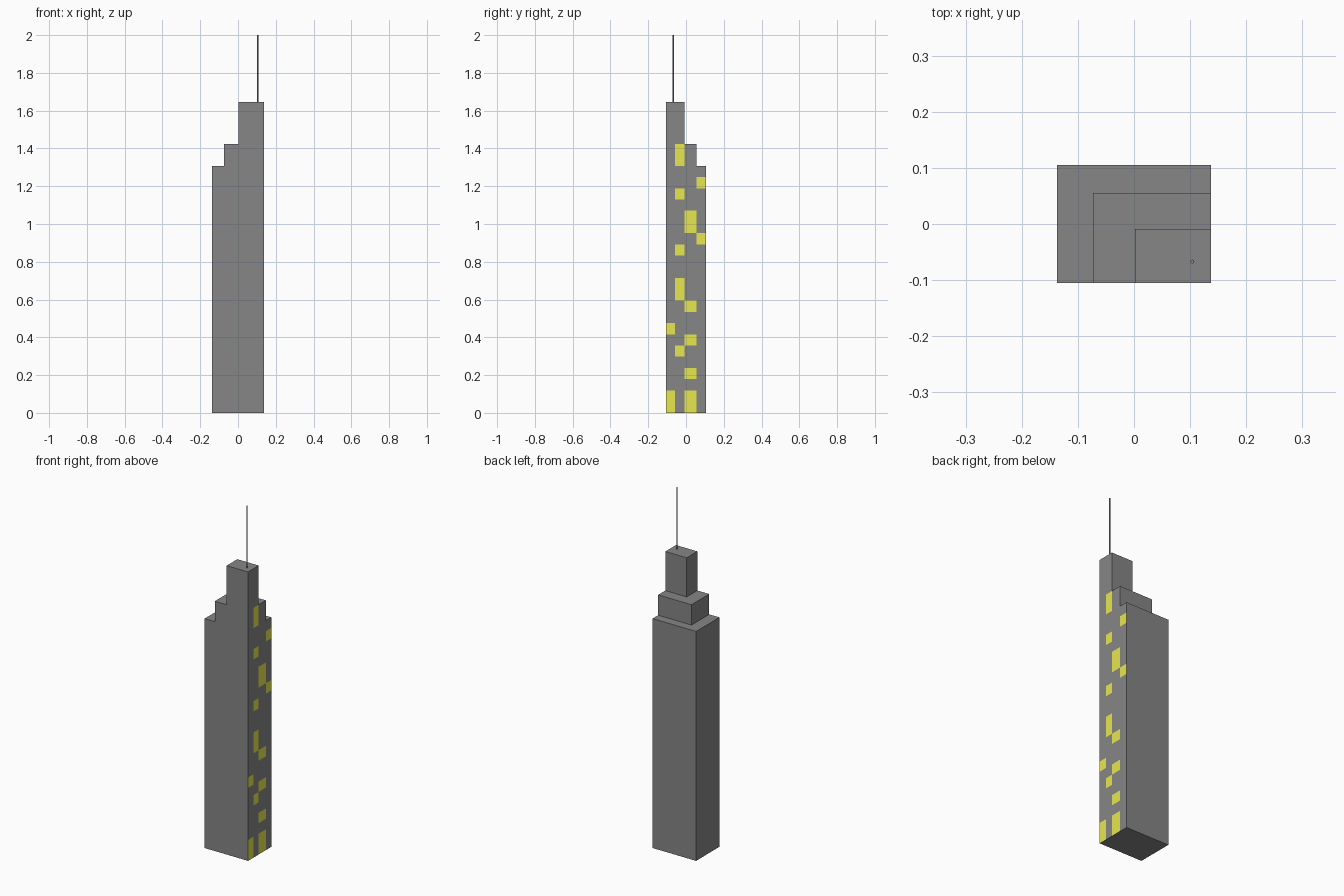
import bpy, bmesh
from mathutils import Matrix, Vector

if "Cube" in bpy.data.objects:
    bpy.data.objects.remove(bpy.data.objects["Cube"])

RIGHT, FRONT = 0.137, -0.105
FLOORS = 22
LEFTS = [-0.137, -0.073, 0.002]        # left wall of each tier
BACKS = [0.105, 0.055, -0.009]         # back wall of each tier
LEVELS = [0.0, 1.308, 1.424, 1.647]    # tier heights
COLUMNS = [FRONT, -0.057, -0.009, 0.055, 0.105]
ROWS = [LEVELS[1] * i / FLOORS for i in range(FLOORS + 1)] + LEVELS[2:]
# lit floors in each window column, counted from the ground
LIT = [{0, 1, 7}, {5, 10, 11, 14, 19, 22}, {0, 1, 3, 6, 9, 16, 17}, {15, 20}]


def material(name, color):
    mat = bpy.data.materials.new(name)
    mat.diffuse_color = (*color, 1)
    mat.use_nodes = True
    mat.node_tree.nodes["Principled BSDF"].inputs["Base Color"].default_value = mat.diffuse_color
    return mat


def finish(name, bm, mat):
    mesh = bpy.data.meshes.new(name)
    bm.to_mesh(mesh)
    bm.free()
    mesh.materials.append(mat)
    obj = bpy.data.objects.new(name, mesh)
    bpy.context.collection.objects.link(obj)


def slot(value, edges):
    return sum(value > e for e in edges) - 1


concrete = material("dark_concrete", (0.24, 0.24, 0.24))
yellow = material("window_yellow", (0.8, 0.8, 0.08))

# stepped tower body from three stacked boxes sharing the front right corner
tower = bmesh.new()
for i in range(3):
    lo = Vector((LEFTS[i], FRONT, LEVELS[i]))
    hi = Vector((RIGHT, BACKS[i], LEVELS[i + 1]))
    bmesh.ops.create_cube(tower, size=1, matrix=Matrix.Translation((lo + hi) / 2)
                          @ Matrix.Diagonal((*(hi - lo), 1)))

# cut the walls along the setbacks and the window grid
for axis, cuts in ((0, LEFTS[1:]), (1, COLUMNS[1:-1]), (2, ROWS[1:-1])):
    for c in cuts:
        co, no = Vector(), Vector()
        co[axis], no[axis] = c, 1
        geom = tower.verts[:] + tower.edges[:] + tower.faces[:]
        bmesh.ops.bisect_plane(tower, geom=geom, dist=1e-6, plane_co=co, plane_no=no)

# remove the hidden floors between tiers and weld into one shell
hidden = []
for f in tower.faces:
    c = f.calc_center_median()
    for i in (1, 2):
        if (abs(f.normal.z) > 0.9 and abs(c.z - LEVELS[i]) < 1e-4
                and c.x > LEFTS[i] and c.y < BACKS[i]):
            hidden.append(f)
bmesh.ops.delete(tower, geom=hidden, context='FACES')
bmesh.ops.remove_doubles(tower, verts=tower.verts[:], dist=1e-5)

# lit windows: move the chosen right wall panels to their own object
windows = bmesh.new()
lit = []
for f in tower.faces:
    c = f.calc_center_median()
    if f.normal.x > 0.9 and c.x > RIGHT - 1e-3:
        if slot(c.z, ROWS) in LIT[slot(c.y, COLUMNS)]:
            lit.append(f)
            windows.faces.new([windows.verts.new(v.co) for v in f.verts])
bmesh.ops.delete(tower, geom=lit, context='FACES')
finish("tower_body", tower, concrete)
finish("lit_windows", windows, yellow)

# roof antenna
mast = bmesh.new()
bmesh.ops.create_cone(mast, cap_ends=True, segments=8, radius1=0.0035, radius2=0.0035,
                      depth=2 - LEVELS[3],
                      matrix=Matrix.Translation((0.104, -0.067, (2 + LEVELS[3]) / 2)))
finish("antenna", mast, concrete)
